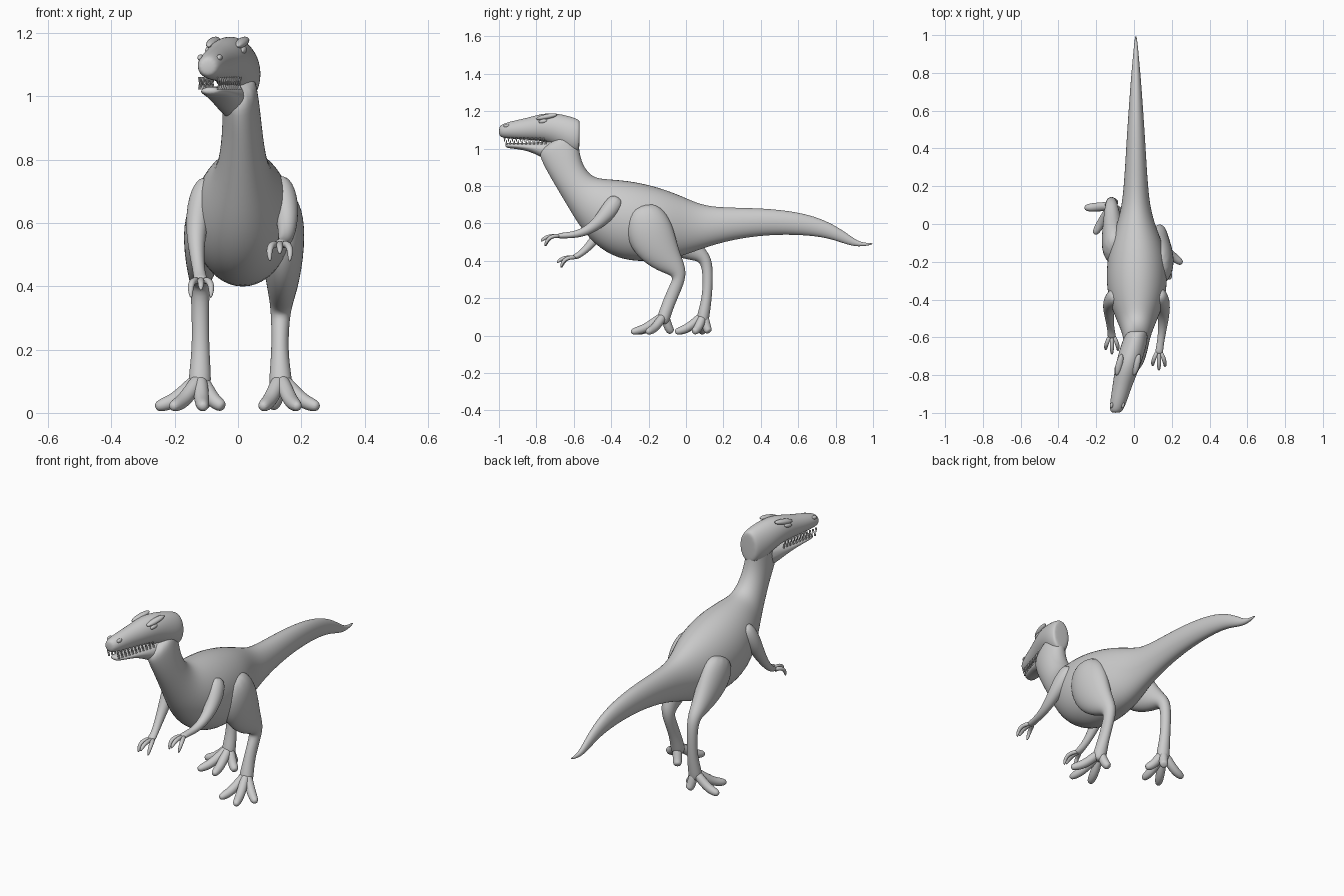
import bpy, bmesh, math
from mathutils import Vector, Matrix

SIDES = 12
GROW = 1.045  # makes up for subdivision shrinkage


def skin(name, rings):
    """Closed smooth loft through rings given as (centre, side axis, up axis)."""
    bm = bmesh.new()
    loops = []
    for c, a, b in rings:
        loops.append([bm.verts.new(c + (a * math.cos(t) + b * math.sin(t)) * GROW)
                      for t in (2 * math.pi * i / SIDES for i in range(SIDES))])
    for p, q in zip(loops, loops[1:]):
        for i in range(SIDES):
            j = (i + 1) % SIDES
            bm.faces.new((p[i], p[j], q[j], q[i]))
    bm.faces.new(loops[0])
    bm.faces.new(loops[-1])
    bmesh.ops.recalc_face_normals(bm, faces=bm.faces)
    for f in bm.faces:
        f.smooth = True
    me = bpy.data.meshes.new(name)
    bm.to_mesh(me)
    bm.free()
    ob = bpy.data.objects.new(name, me)
    bpy.context.collection.objects.link(ob)
    ob.modifiers.new("smooth", 'SUBSURF').levels = 2
    ob.modifiers["smooth"].render_levels = 2
    return ob


def profile(name, stations):
    """Loft from side-view stations: top y,z, bottom y,z, centre x, half width."""
    rings = []
    for ty, tz, by, bz, cx, hw in stations:
        top, bot = Vector((cx, ty, tz)), Vector((cx, by, bz))
        rings.append(((top + bot) / 2, Vector((hw, 0, 0)), (top - bot) / 2))
    return skin(name, rings)


def limb(name, pts):
    """Tube through points x,y,z,half width,half depth."""
    ps = [Vector(p[:3]) for p in pts]
    rings = []
    for i, p in enumerate(pts):
        t = (ps[min(i + 1, len(ps) - 1)] - ps[max(i - 1, 0)]).normalized()
        ref = Vector((1, 0, 0))
        whole = (ps[-1] - ps[0]).normalized()
        if abs(whole.x) > 0.75:
            ref = Vector((0, 1, 0))
        side = (ref - t * t.dot(ref)).normalized()
        rings.append((ps[i], side * p[3], t.cross(side) * p[-1]))
    return skin(name, rings)


def blob(name, loc, size, rot=(0, 0, 0)):
    bpy.ops.mesh.primitive_uv_sphere_add(segments=16, ring_count=10, location=loc, rotation=rot)
    ob = bpy.context.object
    ob.name, ob.scale = name, size
    bpy.ops.object.shade_smooth()
    return ob


# tail, torso and neck in one skin
profile("body", [
    (1.0, .496, 1.0, .486, .01, .004), (.93, .495, .92, .472, .01, .012),
    (.87, .54, .85, .49, .01, .018), (.78, .60, .76, .523, .01, .026),
    (.65, .652, .62, .54, .01, .036), (.45, .68, .44, .54, .01, .049),
    (.25, .683, .25, .515, .01, .06), (.1, .69, .08, .465, .01, .074),
    (0, .735, -.03, .42, .01, .105), (-.12, .785, -.15, .40, .015, .15),
    (-.28, .825, -.3, .395, .015, .165), (-.41, .835, -.43, .44, .015, .145),
    (-.48, .84, -.54, .54, .015, .105), (-.525, .87, -.62, .67, .015, .078),
    (-.56, .93, -.685, .78, .014, .066), (-.573, 1.0, -.735, .865, .012, .06),
    (-.575, 1.07, -.775, .94, .005, .058), (-.58, 1.12, -.79, 1.0, .0, .05)])

# skull with snout, turned a little to one side
profile("head", [
    (-.567, 1.14, -.57, 1.0, .018, .04), (-.572, 1.155, -.575, .98, .016, .055),
    (-.62, 1.172, -.62, .97, .005, .067), (-.70, 1.19, -.70, 1.02, -.018, .068),
    (-.77, 1.187, -.77, 1.042, -.038, .064), (-.85, 1.163, -.85, 1.047, -.06, .052),
    (-.93, 1.147, -.93, 1.052, -.08, .045), (-.985, 1.13, -.985, 1.058, -.093, .036),
    (-1.0, 1.115, -1.0, 1.07, -.096, .022)])

# lower jaw
profile("jaw", [
    (-.64, 1.06, -.68, .90, .0, .05), (-.74, 1.036, -.77, .955, -.03, .052),
    (-.85, 1.03, -.85, .99, -.06, .045), (-.93, 1.03, -.93, 1.0, -.08, .038),
    (-.965, 1.03, -.97, 1.005, -.09, .026)])


def head_x(y):
    return -.06 - .26 * (-.85 - y)


# teeth along both jaws
bm = bmesh.new()
for i in range(11):
    y = -.75 - i * .021
    half = .046 - .0013 * i
    for s in (-1, 1):
        for z, flip in ((1.048, math.pi), (1.034, 0)):
            m = (Matrix.Translation((head_x(y - .01) + s * half * .92, y - (.01 if flip else 0), z))
                 @ Matrix.Rotation(flip, 4, 'X'))
            bmesh.ops.create_cone(bm, cap_ends=True, segments=6, radius1=.006,
                                  radius2=.001, depth=.024, matrix=m)
me = bpy.data.meshes.new("teeth")
bm.to_mesh(me)
bm.free()
bpy.context.collection.objects.link(bpy.data.objects.new("teeth", me))

# brows, eyes and nostril bumps
for s in (-1, 1):
    blob("brow", (head_x(-.745) + s * .046, -.745, 1.17), (.018, .06, .014), (.2, 0, -.25))
    blob("eye", (head_x(-.765) + s * .055, -.765, 1.146), (.01, .024, .011), (.2, 0, -.25))
    blob("nostril", (head_x(-.96) + s * .03, -.96, 1.122), (.009, .016, .01), (.2, 0, -.25))

# legs: striding, so each side has its own pose
LEGS = {
    "right": [(.125, -.24, .70, .05, .07), (.135, -.215, .61, .078, .125),
              (.142, -.17, .49, .066, .125), (.14, -.09, .39, .046, .075),
              (.135, -.025, .33, .032, .036), (.133, -.055, .26, .027, .034),
              (.132, -.09, .18, .027, .033), (.134, -.115, .11, .036, .034),
              (.136, -.13, .06, .036, .035)],
    "left": [(-.10, -.16, .66, .05, .07), (-.105, -.12, .58, .07, .12),
             (-.112, -.02, .49, .055, .085), (-.118, .065, .44, .04, .045),
             (-.12, .11, .405, .03, .032), (-.119, .118, .31, .027, .027),
             (-.118, .112, .2, .027, .026), (-.12, .095, .12, .035, .032),
             (-.122, .085, .06, .036, .034)]}
TOES = {"right": [(.255, -.21), (.19, -.295), (.075, -.27), (.105, -.075)],
        "left": [(-.262, .085), (-.21, -.055), (-.11, -.06), (-.045, .04), (-.10, .125)]}
for side, pts in LEGS.items():
    limb(side + "_leg", pts)
    ax, ay = pts[-2][:2]
    for tx, ty in TOES[side]:
        def at(f):
            return ax + (tx - ax) * f, ay + (ty - ay) * f
        limb(side + "_toe", [(*at(0), .115, .022), (*at(.3), .07, .024), (*at(.6), .036, .023),
                             (*at(.85), .024, .021), (*at(1.0), .018, .012)])

# arms with three curled fingers
ARMS = {
    "right": [(.125, -.36, .74, .035, .04), (.145, -.40, .68, .045, .05),
              (.157, -.46, .61, .034, .035), (.153, -.53, .558, .025, .025),
              (.145, -.60, .538, .019, .018), (.135, -.66, .535, .019, .015),
              (.132, -.69, .532, .022, .013)],
    "left": [(-.09, -.37, .74, .035, .04), (-.118, -.40, .67, .043, .05),
             (-.133, -.44, .58, .033, .034), (-.131, -.49, .51, .024, .026),
             (-.125, -.54, .455, .019, .019), (-.119, -.58, .425, .02, .016),
             (-.117, -.605, .417, .023, .013)]}
for side, pts in ARMS.items():
    limb(side + "_arm", pts)
    x, y, z = pts[-1][:3]
    for dx, reach, drop in ((-.034, .06, .055), (0, .085, .03), (.034, .065, .055)):
        limb(side + "_finger", [
            (x + dx * .2, y + .02, z, .011), (x + dx * .8, y - reach * .4, z + .002, .011),
            (x + dx, y - reach * .85, z - drop * .4, .010), (x + dx * .9, y - reach, z - drop, .004)])
